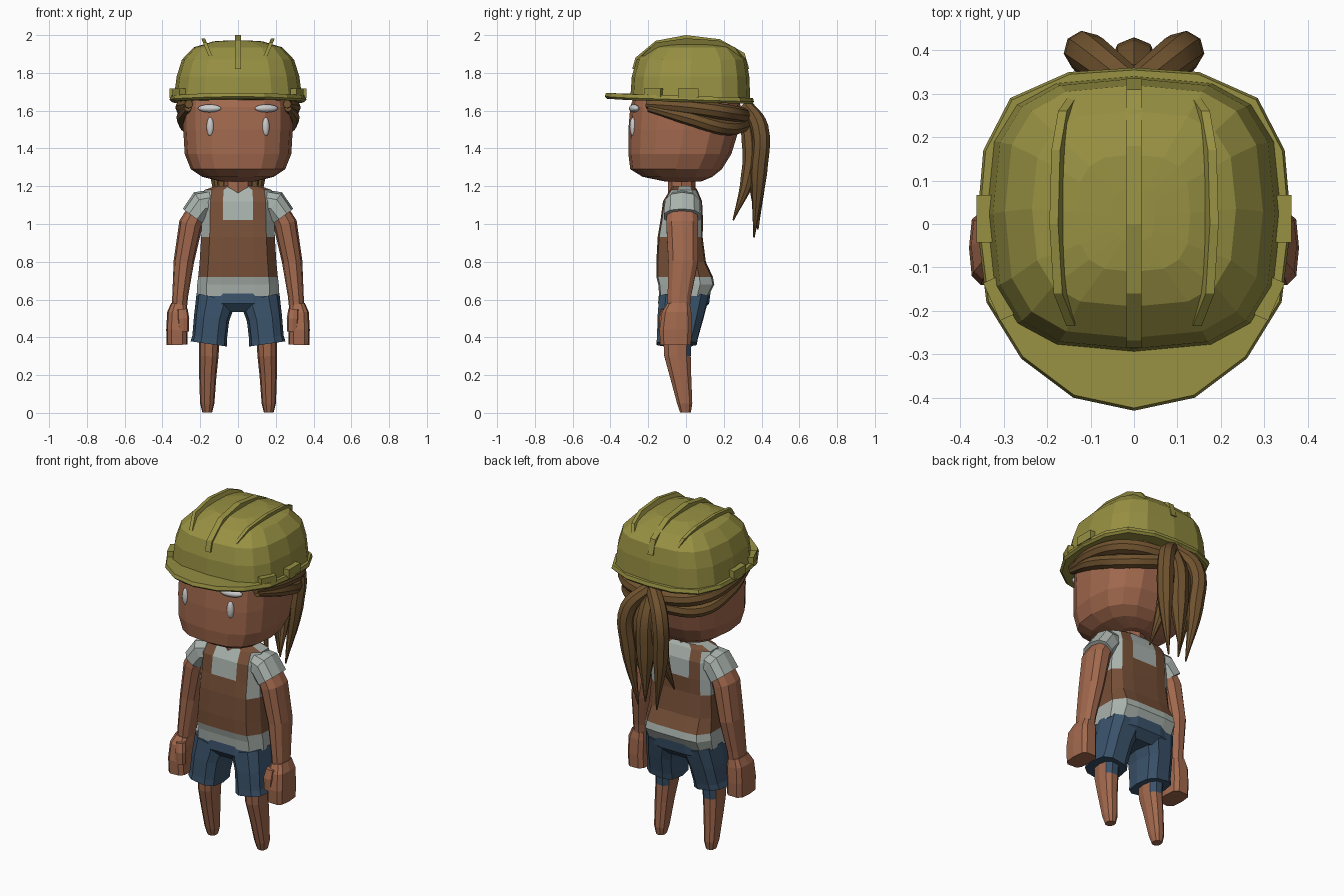
import bpy, bmesh, math
from mathutils import Vector

if "Cube" in bpy.data.objects:
    bpy.data.objects.remove(bpy.data.objects["Cube"])


def mat(name, rgb):
    m = bpy.data.materials.new(name)
    m.diffuse_color = (*rgb, 1)
    m.use_nodes = True
    m.node_tree.nodes["Principled BSDF"].inputs["Base Color"].default_value = m.diffuse_color
    return m


SKIN = mat("skin", (.36, .14, .075))
HELMET = mat("helmet_olive", (.31, .28, .055))
HAIR = mat("hair_brown", (.16, .085, .028))
SHIRT = mat("shirt_grey", (.40, .45, .42))
BIB = mat("bib_brown", (.18, .078, .038))
DENIM = mat("denim_blue", (.042, .085, .145))
WHITE = mat("white", (.85, .85, .85))


def loft(name, rings, mats, pick=None):
    """Skin closed rings of points, cap both ends; pick chooses a material per face centre."""
    bm = bmesh.new()
    vs = [[bm.verts.new(p) for p in r] for r in rings]
    n = len(rings[0])
    for a, b in zip(vs, vs[1:]):
        for i in range(n):
            j = (i + 1) % n
            bm.faces.new((a[i], a[j], b[j], b[i]))
    bm.faces.new(vs[0])
    bm.faces.new(vs[-1])
    bmesh.ops.recalc_face_normals(bm, faces=bm.faces)
    if pick:
        for f in bm.faces:
            f.material_index = pick(f.calc_center_median())
    me = bpy.data.meshes.new(name)
    bm.to_mesh(me)
    bm.free()
    for m in mats:
        me.materials.append(m)
    ob = bpy.data.objects.new(name, me)
    bpy.context.collection.objects.link(ob)
    return ob


def unit(n, p):
    """Superellipse outline, n sided."""
    out = []
    for i in range(n):
        c, s = math.cos(math.tau * i / n), math.sin(math.tau * i / n)
        out.append((math.copysign(abs(c) ** (2 / p), c), math.copysign(abs(s) ** (2 / p), s)))
    return out


def level(z, w, yf, yb, n=16, p=2.7):
    """Horizontal ring from half width, front y and back y."""
    c, h = (yf + yb) / 2, (yb - yf) / 2
    return [(w * u, c + h * v, z) for u, v in unit(n, p)]


def limb(name, s, pts, mats, pick=None, n=10, p=2.4):
    """Tapered limb: points are x, y, z, half width, half depth; s mirrors x."""
    rings = []
    for i, (x, y, z, a, b) in enumerate(pts):
        q0, q1 = pts[max(i - 1, 0)], pts[min(i + 1, len(pts) - 1)]
        t = Vector((q1[0] - q0[0], q1[2] - q0[2])).normalized()
        rings.append([(s * (x - t.y * a * u), y + b * v, z + t.x * a * u) for u, v in unit(n, p)])
    return loft(name, rings, mats, pick)


def strand(name, pts):
    """Tapered hair lock through points x, y, z, radius."""
    cu = bpy.data.curves.new(name, 'CURVE')
    cu.dimensions = '3D'
    cu.bevel_depth, cu.bevel_resolution, cu.resolution_u = 1, 2, 5
    cu.use_fill_caps = True
    sp = cu.splines.new('BEZIER')
    sp.bezier_points.add(len(pts) - 1)
    for bp, (x, y, z, r) in zip(sp.bezier_points, pts):
        bp.co, bp.radius = (x, y, z), r
        bp.handle_left_type = bp.handle_right_type = 'AUTO'
    cu.materials.append(HAIR)
    ob = bpy.data.objects.new(name, cu)
    bpy.context.collection.objects.link(ob)
    bpy.ops.object.select_all(action='DESELECT')
    bpy.context.view_layer.objects.active = ob
    ob.select_set(True)
    bpy.ops.object.convert(target='MESH')
    bpy.ops.object.shade_smooth_by_angle()


def blob(name, loc, size, turn):
    bpy.ops.mesh.primitive_uv_sphere_add(segments=14, ring_count=8, location=loc, rotation=(0, 0, turn))
    ob = bpy.context.object
    ob.name, ob.scale = name, size
    ob.data.materials.append(WHITE)
    bpy.ops.object.shade_smooth_by_angle()


def box(name, loc, size, turn, m):
    bpy.ops.mesh.primitive_cube_add(size=1, location=loc, rotation=(0, 0, turn))
    ob = bpy.context.object
    ob.name, ob.scale = name, size
    ob.data.materials.append(m)


def ridge(name, yz, x, hw, lean):
    """Thin upright fin across the helmet, leaning sideways with height."""
    loft(name, [[(x + d + lean * (z - 1.9), y, z) for y, z in yz] for d in (-hw, hw)], [HELMET])


# head and neck
loft("head", [level(*r) for r in (
    (1.225, .09, -.11, .08), (1.25, .19, -.23, .14), (1.29, .25, -.295, .19),
    (1.37, .282, -.305, .24), (1.5, .29, -.305, .28), (1.62, .29, -.295, .29),
    (1.72, .27, -.26, .27))], [SKIN])
loft("neck", [level(z, .075, -.095, .05, 8, 2) for z in (1.15, 1.28)], [SKIN])

# helmet dome
loft("helmet_dome", [level(*r, 16, 3) for r in (
    (1.665, .34, -.295, .34), (1.78, .325, -.287, .335), (1.87, .297, -.262, .32),
    (1.935, .235, -.19, .26), (1.967, .13, -.11, .16), (1.972, .05, -.04, .08))], [HELMET])

# helmet brim with a pointed visor
half = [(.14, -.40), (.26, -.31), (.34, -.18), (.362, 0), (.347, .17), (.285, .29), (.15, .35)]
rim = [(0, -.43)] + half + [(0, .36)] + [(-x, y) for x, y in reversed(half)]
loft("helmet_brim", [[(x * k, y * k, 1.658 - .03 * y + .03 * max(0, -y - .3) + d) for x, y in rim]
                     for k, d in ((.97, -.012), (1, 0), (.985, .02))], [HELMET])

# helmet ridges
ridge("centre_ridge", [(-.285, 1.82), (-.268, 1.88), (-.16, 1.97), (0, 2.0), (.18, 1.978),
                       (.31, 1.905), (.335, 1.82)], 0, .017, 0)
for s in (-1, 1):
    ridge("side_ridge", [(-.235, 1.89), (-.16, 1.96), (0, 1.983), (.17, 1.972), (.26, 1.935),
                         (.30, 1.87)], s * .15, .01, s * .42)
    box("helmet_clip", (s * .345, .012, 1.692), (.035, .11, .05), 0, HELMET)
    box("helmet_clip", (s * .312, -.172, 1.695), (.035, .095, .045), -s * .42, HELMET)

# eyes and brows
for s in (-1, 1):
    blob("eye", (s * .147, -.28, 1.515), (.02, .018, .05), s * .3)
    blob("brow", (s * .15, -.275, 1.612), (.064, .024, .021), s * .25)

# hair locks swept round the head to the tie
for s in (-1, 1):
    strand("upper_hair_lock", [(s * .26, -.21, 1.635, .022), (s * .292, 0, 1.62, .04),
                               (s * .24, .22, 1.59, .042), (0, .325, 1.57, .04)])
    strand("lower_hair_lock", [(s * .265, -.2, 1.615, .02), (s * .288, 0, 1.565, .038),
                               (s * .235, .2, 1.51, .04), (s * .03, .32, 1.53, .04)])
    # ponytail locks, both sides
    strand("outer_ponytail_lock", [(s * .01, .32, 1.62, .04), (s * .1, .39, 1.51, .047),
                                   (s * .105, .385, 1.27, .045), (s * .06, .36, .93, .004)])
    strand("inner_ponytail_lock", [(s * .02, .31, 1.6, .04), (s * .05, .345, 1.43, .05),
                                   (s * .07, .33, 1.25, .04), (s * .1, .25, 1.02, .004)])
strand("middle_ponytail_lock", [(0, .32, 1.6, .04), (0, .37, 1.45, .055),
                                (0, .375, 1.25, .05), (0, .38, .97, .004)])


# torso: shirt with bib and straps
def torso_ring(z, w, yf, yb):
    f = [(.42, yf), (.77, yf + .008), (1, yf * .5), (1, yb * .5), (.77, yb - .008), (.42, yb)]
    return [(w * u, y, z) for u, y in f] + [(-w * u, y, z) for u, y in reversed(f)]


def torso_pick(c):
    x = abs(c.x)
    if c.z < .72:
        return 0
    if c.z < .93:
        return 1
    if c.z < 1.02:
        return int(x < .14)
    return int(.05 < x < .142)


loft("torso", [torso_ring(*r) for r in (
    (.62, .216, -.142, .12), (.68, .216, -.147, .15), (.72, .211, -.157, .142),
    (.8, .203, -.157, .105), (.93, .195, -.15, .088), (1.02, .192, -.135, .09),
    (1.12, .19, -.122, .085), (1.18, .18, -.085, .06), (1.2, .12, -.07, .045))],
    [SHIRT, BIB], torso_pick)

# shorts, upper part
loft("shorts_seat", [level(*r, 14, 3) for r in (
    (.535, .16, -.11, .08), (.58, .222, -.15, .125), (.66, .213, -.143, .135))], [DENIM])

for s in (-1, 1):
    # arms
    limb("sleeve", s, [(.12, -.02, 1.12, .065, .075), (.19, -.02, 1.105, .076, .095),
                       (.238, -.02, 1.04, .068, .1)], [SHIRT])
    limb("arm", s, [(.2, -.02, 1.1, .05, .08), (.25, -.02, 1.0, .063, .088),
                    (.287, -.015, .8, .054, .082), (.306, -.035, .62, .042, .065),
                    (.312, -.04, .54, .04, .06)], [SKIN])
    limb("fist", s, [(.312, -.04, .575, .042, .062), (.32, -.05, .53, .055, .08),
                     (.324, -.055, .44, .056, .088), (.322, -.055, .36, .056, .084)],
         [SKIN], p=3.5)
    limb("thumb", s, [(.295, -.11, .55, .028, .024), (.29, -.12, .5, .032, .028),
                      (.288, -.12, .43, .028, .024)], [SKIN], n=8)
    # shorts legs and turned cuffs
    limb("shorts_leg", s, [(.115, -.012, .61, .107, .135), (.14, -.03, .5, .094, .125),
                           (.15, -.045, .4, .092, .112), (.155, -.05, .365, .097, .11)],
         [DENIM], p=2.9)
    # legs with a blue patch behind the knee
    limb("leg", s, [(.152, -.045, .42, .055, .08), (.155, -.045, .3, .052, .073),
                    (.16, -.03, .2, .046, .06), (.163, -.007, .05, .038, .042),
                    (.163, -.003, .003, .026, .03)], [SKIN, DENIM],
         lambda c: int(c.z > .33 and c.y > -.01))
